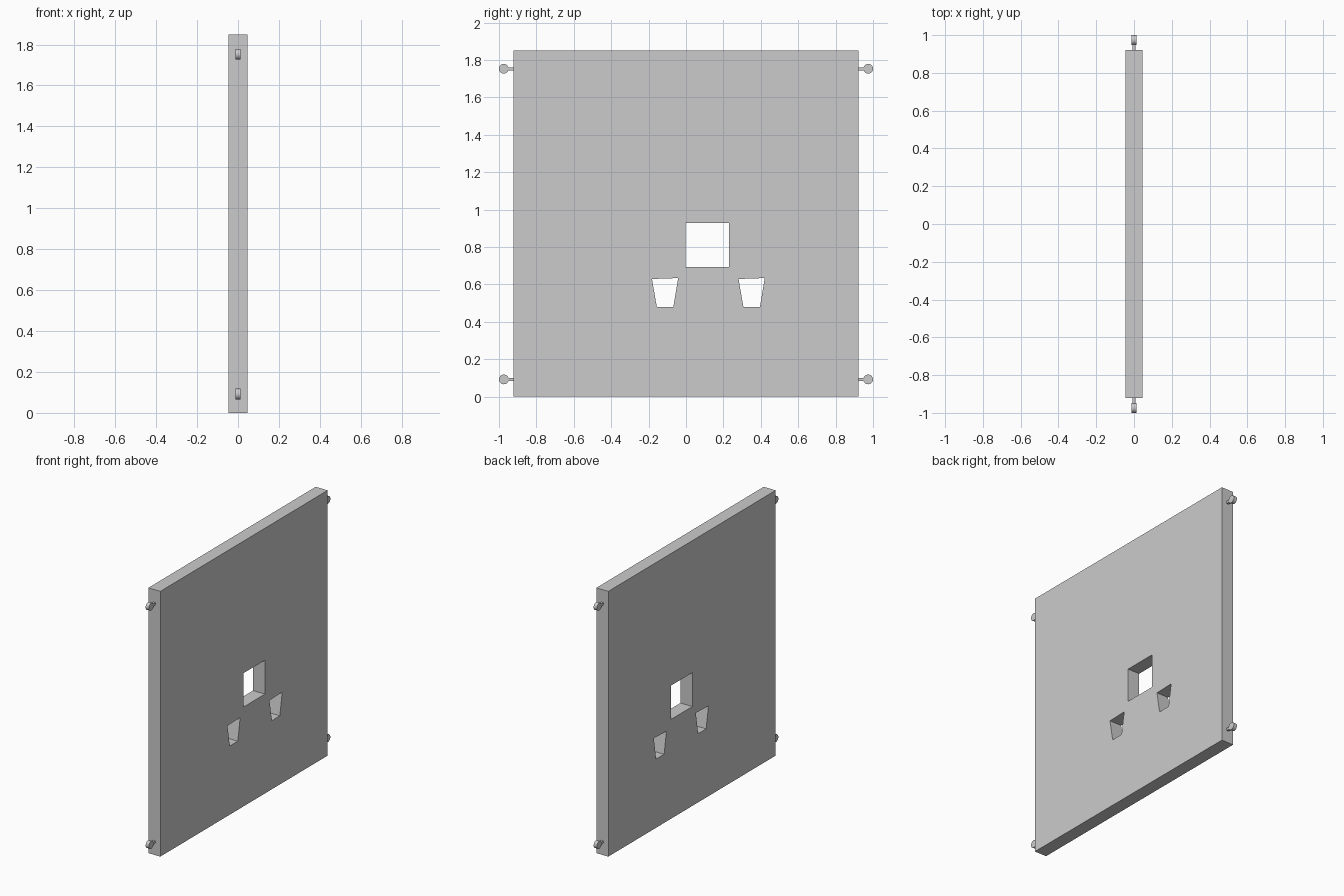
import bpy, bmesh, math

if "Cube" in bpy.data.objects:
    bpy.data.objects.remove(bpy.data.objects["Cube"])

HALF_T, HALF_W, HEIGHT = 0.046, 0.922, 1.85


def prism(name, profile, half_depth):
    """Extrude a (y, z) outline symmetrically along x."""
    bm = bmesh.new()
    face = bm.faces.new([bm.verts.new((-half_depth, y, z)) for y, z in profile])
    ext = bmesh.ops.extrude_face_region(bm, geom=[face])
    verts = [g for g in ext["geom"] if isinstance(g, bmesh.types.BMVert)]
    bmesh.ops.translate(bm, verts=verts, vec=(2 * half_depth, 0, 0))
    bmesh.ops.recalc_face_normals(bm, faces=bm.faces)
    mesh = bpy.data.meshes.new(name)
    bm.to_mesh(mesh)
    bm.free()
    obj = bpy.data.objects.new(name, mesh)
    bpy.context.collection.objects.link(obj)
    return obj


def rect(y0, y1, z0, z1):
    return [(y0, z0), (y1, z0), (y1, z1), (y0, z1)]


def slot(y):
    """Tapered slot outline centred on y, with a slightly sloping top."""
    return [(y - 0.044, 0.479), (y + 0.044, 0.479), (y + 0.070, 0.634), (y - 0.070, 0.629)]


# Main panel
panel = prism("panel", rect(-HALF_W, HALF_W, 0, HEIGHT), HALF_T)

# Square window and two tapered slots cut through the panel
openings = {
    "window_cutter": rect(-0.004, 0.231, 0.693, 0.929),
    "left_slot_cutter": slot(-0.112),
    "right_slot_cutter": slot(0.351),
}
for name, outline in openings.items():
    cutter = prism(name, outline, 0.2)
    cutter.hide_render = True
    cutter.hide_set(True)
    cutter.display_type = 'WIRE'
    mod = panel.modifiers.new(name, 'BOOLEAN')
    mod.operation = 'DIFFERENCE'
    mod.solver = 'EXACT'
    mod.object = cutter

# Corner pegs: a short neck with a round disc head
for side, s in (("front", -1), ("back", 1)):
    for level, z in (("lower", 0.092), ("upper", 1.753)):
        y0, y1 = sorted((s * (HALF_W - 0.005), s * 0.96))
        prism(f"{side}_{level}_peg_neck", rect(y0, y1, z - 0.008, z + 0.008), 0.008)
        bpy.ops.mesh.primitive_cylinder_add(
            vertices=24, radius=0.026, depth=0.025,
            location=(0, s * 0.974, z), rotation=(0, math.pi / 2, 0))
        head = bpy.context.object
        head.name = f"{side}_{level}_peg_head"
        bpy.ops.object.shade_smooth_by_angle(angle=math.radians(30))
